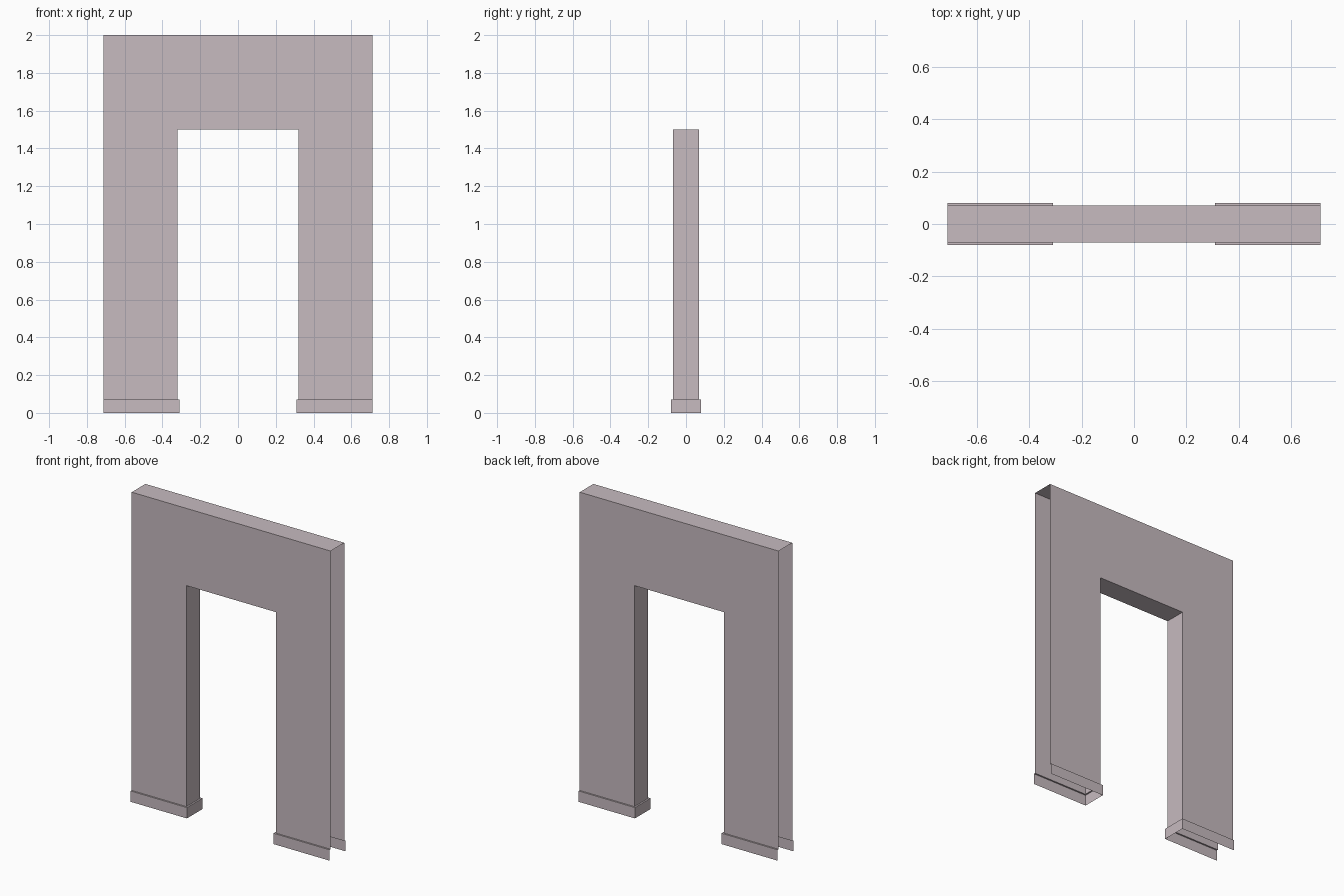
import bpy, bmesh

if "Cube" in bpy.data.objects:
    bpy.data.objects.remove(bpy.data.objects["Cube"])

W, D, H = 0.712, 0.07, 2.0         # half width, half depth, height
OPEN_X, OPEN_Z = 0.32, 1.5         # opening half width and height
LIP, BASE_Z = 0.01, 0.07           # skirting projection and height

mat = bpy.data.materials.new("pale mauve plaster")
mat.diffuse_color = (0.57, 0.495, 0.525, 1)
mat.use_nodes = True
mat.node_tree.nodes["Principled BSDF"].inputs["Base Color"].default_value = mat.diffuse_color


def make(name, quads):
    """Object from quads, each wound counter-clockwise seen from outside."""
    bm = bmesh.new()
    for q in quads:
        bm.faces.new([bm.verts.new(p) for p in q])
    bmesh.ops.remove_doubles(bm, verts=bm.verts, dist=1e-5)
    me = bpy.data.meshes.new(name)
    bm.to_mesh(me)
    bm.free()
    me.materials.append(mat)
    ob = bpy.data.objects.new(name, me)
    bpy.context.collection.objects.link(ob)
    return ob


# doorway outlines: outer and inner, running left foot to right foot
outer = [(-W, BASE_Z), (-W, H), (W, H), (W, BASE_Z)]
inner = [(-OPEN_X, BASE_Z), (-OPEN_X, OPEN_Z), (OPEN_X, OPEN_Z), (OPEN_X, BASE_Z)]

# wall: mitred front and back faces, opening lining, top cap; ends stay open
quads = []
for i in range(3):
    (ax, az), (bx, bz) = outer[i], outer[i + 1]
    (cx, cz), (dx, dz) = inner[i], inner[i + 1]
    front = [(ax, -D, az), (cx, -D, cz), (dx, -D, dz), (bx, -D, bz)]
    quads.append(front)
    quads.append([(x, -y, z) for x, y, z in reversed(front)])
    quads.append([(cx, -D, cz), (cx, D, cz), (dx, D, dz), (dx, -D, dz)])
quads.append([(-W, -D, H), (W, -D, H), (W, D, H), (-W, D, H)])
make("doorway_wall", quads)

# skirting: U-shaped strip with a ledge around each leg, open at the outer end
for side, s in (("left", -1), ("right", 1)):
    big = [(s * W, -D - LIP), (s * (OPEN_X - LIP), -D - LIP),
           (s * (OPEN_X - LIP), D + LIP), (s * W, D + LIP)]
    small = [(s * W, -D), (s * OPEN_X, -D), (s * OPEN_X, D), (s * W, D)]
    quads = []
    for i in range(3):
        a, b, c, d = big[i], big[i + 1], small[i + 1], small[i]
        strip = [(*a, 0), (*b, 0), (*b, BASE_Z), (*a, BASE_Z)]
        ledge = [(*a, BASE_Z), (*b, BASE_Z), (*c, BASE_Z), (*d, BASE_Z)]
        for q in (strip, ledge):
            quads.append(q if s < 0 else q[::-1])
    make(side + "_skirting", quads)
